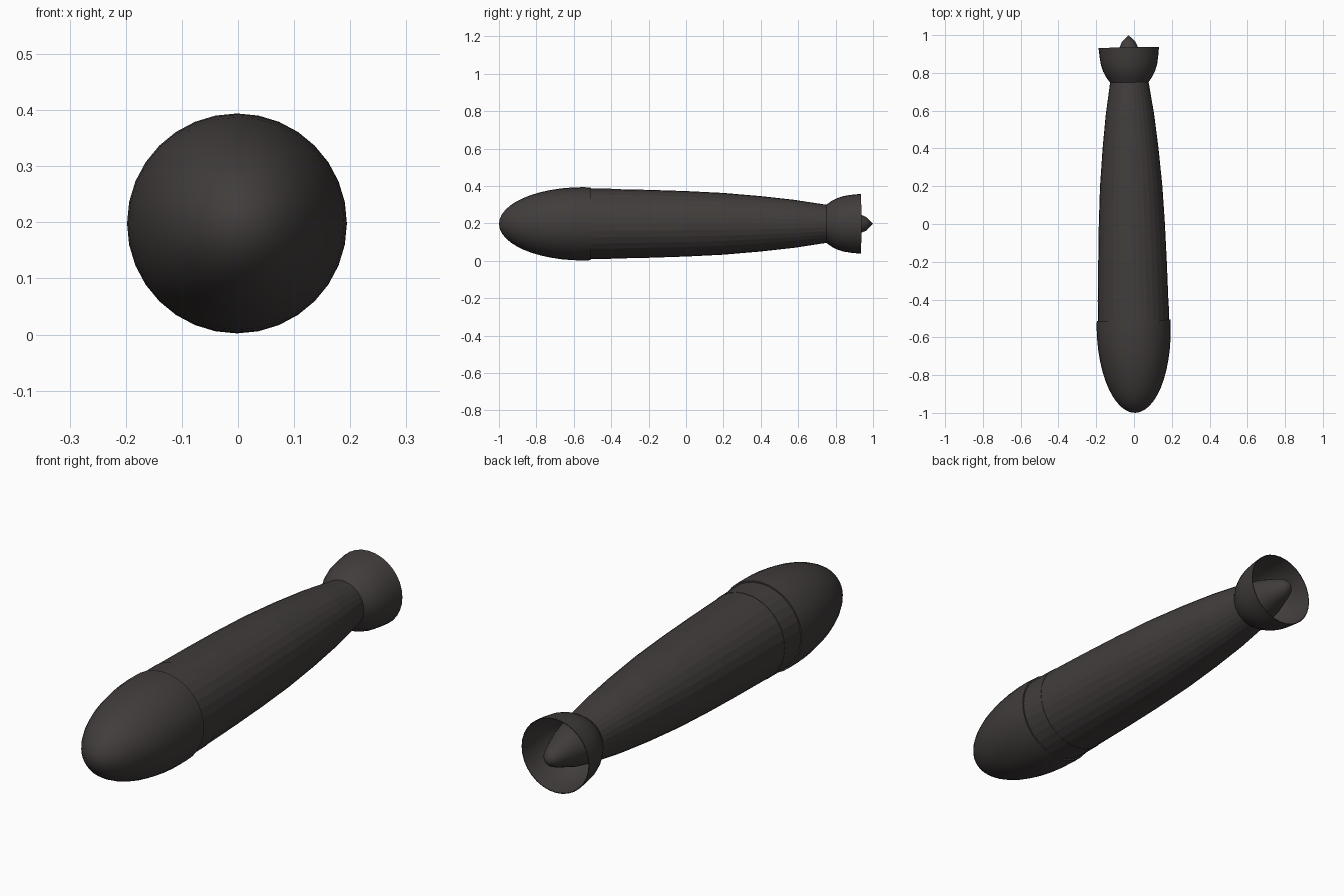
import bpy, bmesh, math
from mathutils import Matrix

if "Cube" in bpy.data.objects:
    bpy.data.objects.remove(bpy.data.objects["Cube"])

SIDES = 32
# the whole model leans very slightly about z and rests on the ground
PLACE = Matrix.Translation((-0.0115, 0, 0.198)) @ Matrix.Rotation(0.0175, 4, 'Z')

metal = bpy.data.materials.new("dark_gunmetal")
metal.diffuse_color = (0.052, 0.046, 0.044, 1)
metal.use_nodes = True
metal.node_tree.nodes["Principled BSDF"].inputs["Base Color"].default_value = metal.diffuse_color


def lathe(name, profile, smooth_angle):
    """Spin (y, radius) points about the long axis; radius 0 makes a tip."""
    bm = bmesh.new()
    rings = []
    for y, r in profile:
        if r == 0:
            rings.append([bm.verts.new((0, y, 0))] * SIDES)
        else:
            rings.append([bm.verts.new((r * math.sin(a), y, r * math.cos(a)))
                          for a in (2 * math.pi * i / SIDES for i in range(SIDES))])
    for a, b in zip(rings, rings[1:]):
        for i in range(SIDES):
            j = (i + 1) % SIDES
            quad = list(dict.fromkeys((a[i], a[j], b[j], b[i])))
            bm.faces.new(quad)
    bmesh.ops.recalc_face_normals(bm, faces=bm.faces[:])
    bm.transform(PLACE)
    mesh = bpy.data.meshes.new(name)
    bm.to_mesh(mesh)
    bm.free()
    mesh.materials.append(metal)
    ob = bpy.data.objects.new(name, mesh)
    bpy.context.collection.objects.link(ob)
    bpy.ops.object.select_all(action='DESELECT')
    ob.select_set(True)
    bpy.context.view_layer.objects.active = ob
    if smooth_angle:
        bpy.ops.object.shade_smooth_by_angle(angle=math.radians(smooth_angle))
    return ob


# rounded nose: elliptical cap running just past its widest point
nose = [(-0.55 - 0.45 * math.cos(t), 0.196 * math.sin(t))
        for t in (math.pi / 2 * k / 12 for k in range(13))]
nose[0] = (-1.0, 0)
lathe("nose_cap", nose + [(-0.51, 0.1945), (-0.51, 0.18)], 35)

# collar behind the nose
lathe("collar", [(-0.515, 0.17), (-0.515, 0.1885), (-0.40, 0.1875), (-0.40, 0.17)], 0)

# tapering body
body = [(-0.51, 0.17), (-0.50, 0.1865), (-0.40, 0.186), (-0.2, 0.1815), (0, 0.175),
        (0.2, 0.165), (0.4, 0.148), (0.58, 0.128), (0.75, 0.102)]
lathe("body", body, 0)

# pointed tail cone inside the shroud
lathe("tail_cone", [(0.75, 0.102), (0.84, 0.082), (0.93, 0.051),
                    (0.965, 0.036), (1.0, 0)], 35)

# thin open bell around the tail
bell = [(0.75, 0.102), (0.78, 0.123), (0.81, 0.138), (0.845, 0.149),
        (0.885, 0.155), (0.935, 0.160)]
inner = [(y, r - 0.003) for y, r in reversed(bell)]
lathe("tail_shroud", bell + inner, 35)
